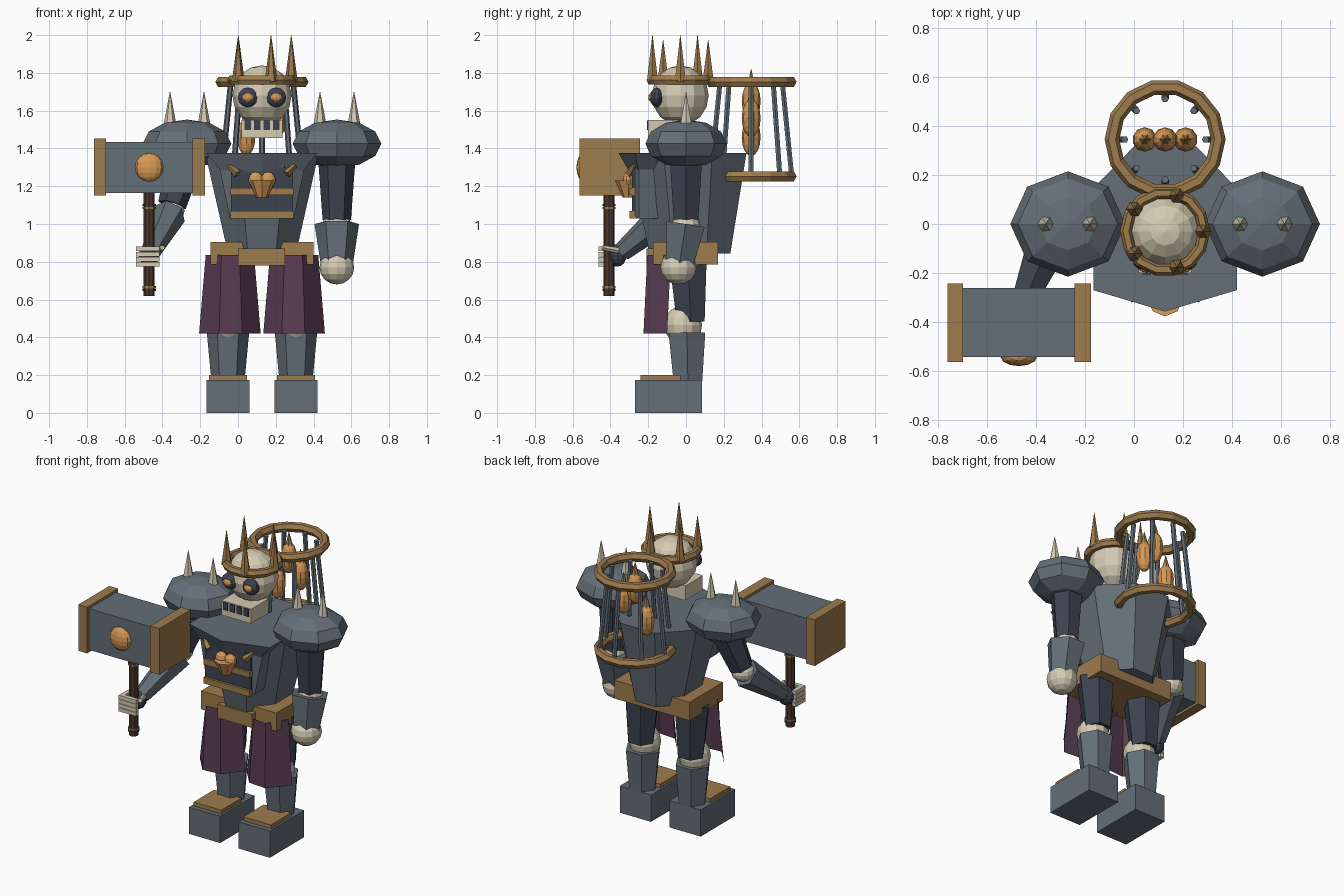
import bpy, bmesh, math
from mathutils import Vector, Matrix

if "Cube" in bpy.data.objects:
    bpy.data.objects.remove(bpy.data.objects["Cube"])

CX = 0.127  # body centre line


def material(name, rgb):
    m = bpy.data.materials.new(name)
    m.diffuse_color = (*rgb, 1)
    m.use_nodes = True
    m.node_tree.nodes["Principled BSDF"].inputs["Base Color"].default_value = m.diffuse_color
    return m


STEEL = material("steel", (0.128, 0.158, 0.188))
DARK = material("dark_iron", (0.046, 0.056, 0.08))
GOLD = material("bronze", (0.34, 0.2, 0.075))
GLOW = material("ember_orange", (0.68, 0.32, 0.09))
BONE = material("bone", (0.66, 0.6, 0.45))
CLOTH = material("purple_cloth", (0.1, 0.045, 0.085))
WOOD = material("brown_wood", (0.075, 0.036, 0.028))


def finish(name, bm, mat):
    bmesh.ops.recalc_face_normals(bm, faces=bm.faces)
    me = bpy.data.meshes.new(name)
    bm.to_mesh(me)
    bm.free()
    me.materials.append(mat)
    ob = bpy.data.objects.new(name, me)
    bpy.context.collection.objects.link(ob)
    return ob


def box(name, mat, x, y, z):
    bm = bmesh.new()
    bmesh.ops.create_cube(bm, size=1)
    for v in bm.verts:
        v.co = [(a + b) / 2 + c * (b - a) for c, (a, b) in zip(v.co, (x, y, z))]
    return finish(name, bm, mat)


def loft(name, mat, rings, closed=True):
    """Skin a stack of point rings; closed rings get end caps."""
    bm = bmesh.new()
    vs = [[bm.verts.new(p) for p in r] for r in rings]
    n = len(rings[0])
    for a, b in zip(vs, vs[1:]):
        for i in range(n if closed else n - 1):
            j = (i + 1) % n
            bm.faces.new((a[i], a[j], b[j], b[i]))
    if closed:
        bm.faces.new(vs[0])
        bm.faces.new(vs[-1])
    return finish(name, bm, mat)


def limb(name, mat, p1, p2, r1, r2, n=6, turn=0.0):
    """Tapered prism from p1 to p2."""
    p1, p2 = Vector(p1), Vector(p2)
    d = (p2 - p1).normalized()
    u = Vector((0, 1, 0)).cross(d).normalized()
    w = d.cross(u)
    rings = []
    for p, r in ((p1, r1), (p2, r2)):
        rings.append([p + r * (u * math.cos(t) + w * math.sin(t))
                      for t in (2 * math.pi * i / n + turn for i in range(n))])
    return loft(name, mat, rings)


def ball(name, mat, c, r, seg=12, ring=8, turn=0.0):
    bm = bmesh.new()
    bmesh.ops.create_uvsphere(bm, u_segments=seg, v_segments=ring, radius=1,
                              matrix=Matrix.Rotation(turn, 4, 'Z'))
    for v in bm.verts:
        v.co = [a + b * k for a, b, k in zip(c, v.co, r)]
    return finish(name, bm, mat)


def hoop(name, mat, c, major, w, h, n=14):
    """Ring with a six-sided section."""
    rings = []
    for k in range(7):
        a = math.pi * k / 3
        r = major + w * math.cos(a)
        rings.append([(c[0] + r * math.cos(2 * math.pi * i / n), c[1] + r * math.sin(2 * math.pi * i / n),
                       c[2] + h * math.sin(a)) for i in range(n)])
    ob = loft(name, mat, rings)
    bm = bmesh.new()
    bm.from_mesh(ob.data)
    bmesh.ops.delete(bm, geom=[f for f in bm.faces if len(f.verts) > 4], context='FACES_ONLY')
    bmesh.ops.remove_doubles(bm, verts=bm.verts, dist=1e-5)
    bmesh.ops.recalc_face_normals(bm, faces=bm.faces)
    bm.to_mesh(ob.data)
    bm.free()


def octagon(sx, sy, cy, z):
    k = 1 / math.cos(math.pi / 8)
    return [(CX + sx * k * math.cos(a), cy + sy * k * math.sin(a), z)
            for a in (math.pi / 8 + i * math.pi / 4 for i in range(8))]


# legs, skirt panels and shoulders, both sides
for s, side in ((-1, "left"), (1, "right")):
    x = CX + s * 0.18
    box(side + "_foot", STEEL, (x - .113, x + .113), (-.27, .085), (0, .175))
    box(side + "_toe_plate", GOLD, (x - .1, x + .1), (-.24, -.03), (.17, .2))
    limb(side + "_shin", STEEL, (x, .01, .17), (x, .005, .425), .088, .112)
    ball(side + "_knee", BONE, (x, -.015, .465), (.095, .1, .105))
    limb(side + "_thigh", DARK, (x, .025, .48), (x, .01, .82), .085, .115)
    xs = CX + s * 0.17
    loft(side + "_skirt_panel", CLOTH,
         [[(xs + s * dx * w, y + o, z) for dx, y in ((-1, -.09), (-.4, -.205), (.35, -.215), (1, -.09))]
          for w, o, z in ((.163, -.01, .42), (.128, .01, .835))], closed=False)

    xp = CX + s * 0.397
    ball(side + "_pauldron", STEEL, (xp, 0, 1.425), (.235, .215, .128), 8, 6, math.pi / 8 * 0)
    for dx in (-.09, .09):
        limb(side + "_pauldron_spike", BONE, (xp + dx, 0, 1.49), (xp + dx, 0, 1.7), .041, .001)

# belt and torso
box("belt", GOLD, (-.145, .4), (-.175, .17), (.785, .905))
box("belt_front", GOLD, (.0, .25), (-.21, -.15), (.78, .87))
loft("torso", STEEL, [octagon(.18, .215, .02, .845), octagon(.3, .31, .01, 1.375)])


# chest plate with a keeled front
def chest_ring(hw, ye, yk, z):
    return [(CX - hw, -.1, z), (CX - hw, ye, z), (CX, yk, z), (CX + hw, ye, z), (CX + hw, -.1, z)]


loft("chest_plate", STEEL, [chest_ring(.2, -.25, -.29, 1.26), chest_ring(.293, -.27, -.357, 1.375)])
box("rib_panel", DARK, (CX - .165, CX + .165), (-.285, -.15), (1.03, 1.3))
for z, h in ((1.05, .02), (1.172, .018)):
    box("chest_band", GOLD, (CX - .168, CX + .168), (-.3, -.2), (z - h, z + h))
for s in (-1, 1):
    limb("chest_hook", GOLD, (CX + s * .175, -.275, 1.31), (CX + s * .13, -.3, 1.265), .012, .022, 4)
    loft("chest_flange", STEEL,
         [[(CX + s * .16, -.15, z), (CX + s * .165, -.27, z), (CX + s * w, -.25, z), (CX + s * w, -.12, z)]
          for w, z in ((.17, 1.03), (.23, 1.32))])
    # heart lobes
    ball("heart_lobe", GLOW, (CX + s * .033, -.305, 1.235), (.04, .03, .042), 10, 6)
limb("heart_point", GLOW, (CX, -.305, 1.14), (CX, -.305, 1.23), .03, .072, 8)

# skull
ball("skull", BONE, (CX, -.03, 1.68), (.157, .15, .16), 12, 8)
box("jaw", BONE, (CX - .108, CX + .108), (-.2, -.02), (1.455, 1.55))
for i in range(4):
    xt = CX + (i - 1.5) * .05
    box("tooth_gap", DARK, (xt - .017, xt + .017), (-.207, -.199), (1.497, 1.547))
for s in (-1, 1):
    xe = CX + s * .075
    ball("eye_socket", DARK, (xe, -.155, 1.67), (.056, .037, .052), 10, 6)
    ball("eye", GLOW, (xe, -.182, 1.67), (.03, .018, .024), 10, 6)

# crown
hoop("crown_band", GOLD, (CX, -.03, 1.762), .16, .024, .028)
for i in range(5):
    a = math.radians(72 * i)
    px, py = CX + .155 * math.cos(a), -.03 + .155 * math.sin(a)
    limb("crown_spike", GOLD, (px, py, 1.755), (px, py, (2.0, 1.975)[i % 2]), .034, .001)

# cage on the back
CY = .345
hoop("cage_top_ring", GOLD, (CX, CY, 1.752), .217, .03, .03)
hoop("cage_bottom_ring", GOLD, (CX, CY, 1.252), .217, .03, .03)
for i in range(8):
    c, s = math.cos(i * math.pi / 4), math.sin(i * math.pi / 4)
    limb("cage_bar", STEEL, (CX + .215 * c, CY + .215 * s, 1.25),
         (CX + .165 * c, CY + .165 * s, 1.75), .015, .015)
# flames inside the cage
for dx, z in ((-.083, 1.46), (0, 1.65), (.083, 1.56)):
    ball("flame", GLOW, (CX + dx, CY, z), (.05, .05, .1), 10, 8)
    limb("flame_tip", GOLD, (CX + dx, CY, z + .075), (CX + dx, CY, z + .17), .026, .001)

# hanging arm
AX = .523
limb("right_upper_arm", DARK, (AX, 0, 1.02), (AX, 0, 1.36), .075, .1)
ball("right_elbow", BONE, (AX, 0, 1.0), (.075, .075, .06))
limb("right_forearm", STEEL, (AX, -.035, .785), (AX, -.002, 1.0), .085, .118)
ball("right_fist", BONE, (AX, -.04, .77), (.092, .095, .09))

# arm holding the hammer
elbow, hand = Vector((-.355, -.08, 1.07)), Vector((-.47, -.36, .835))
limb("left_upper_arm", DARK, elbow + Vector((.006, .006, .03)), (-.27, 0, 1.38), .075, .1)
ball("left_elbow", BONE, elbow, (.072, .072, .06))
limb("left_forearm", STEEL, elbow.lerp(hand, .07), elbow.lerp(hand, .92), .09, .052)
ball("left_palm", DARK, hand, (.055, .045, .06))
for i in range(4):
    z = .787 + i * .027
    box("finger", BONE, (-.54, -.415), (-.462, -.435), (z - .012, z + .012))
    box("finger_base", BONE, (-.54, -.512), (-.45, -.365), (z - .012, z + .012))
limb("thumb", BONE, (-.43, -.36, .86), (-.4, -.44, .875), .018, .014)

# hammer
HX, HY = -.47, -.407
limb("hammer_handle", WOOD, (HX, HY, .62), (HX, HY, 1.2), .029, .029, 8)
for z in (.65, .665, 1.085, 1.1):
    limb("handle_ring", WOOD if z in (.65, 1.1) else GOLD, (HX, HY, z - .006), (HX, HY, z + .006), .035, .035, 8)
box("hammer_head", STEEL, (-.705, -.235), (-.542, -.262), (1.165, 1.435))
for x0, x1 in ((-.762, -.698), (-.242, -.175)):
    box("hammer_cap", GOLD, (x0, x1), (-.563, -.243), (1.15, 1.452))
ball("hammer_gem", GLOW, (HX, -.542, 1.3), (.075, .038, .075), 12, 8)
